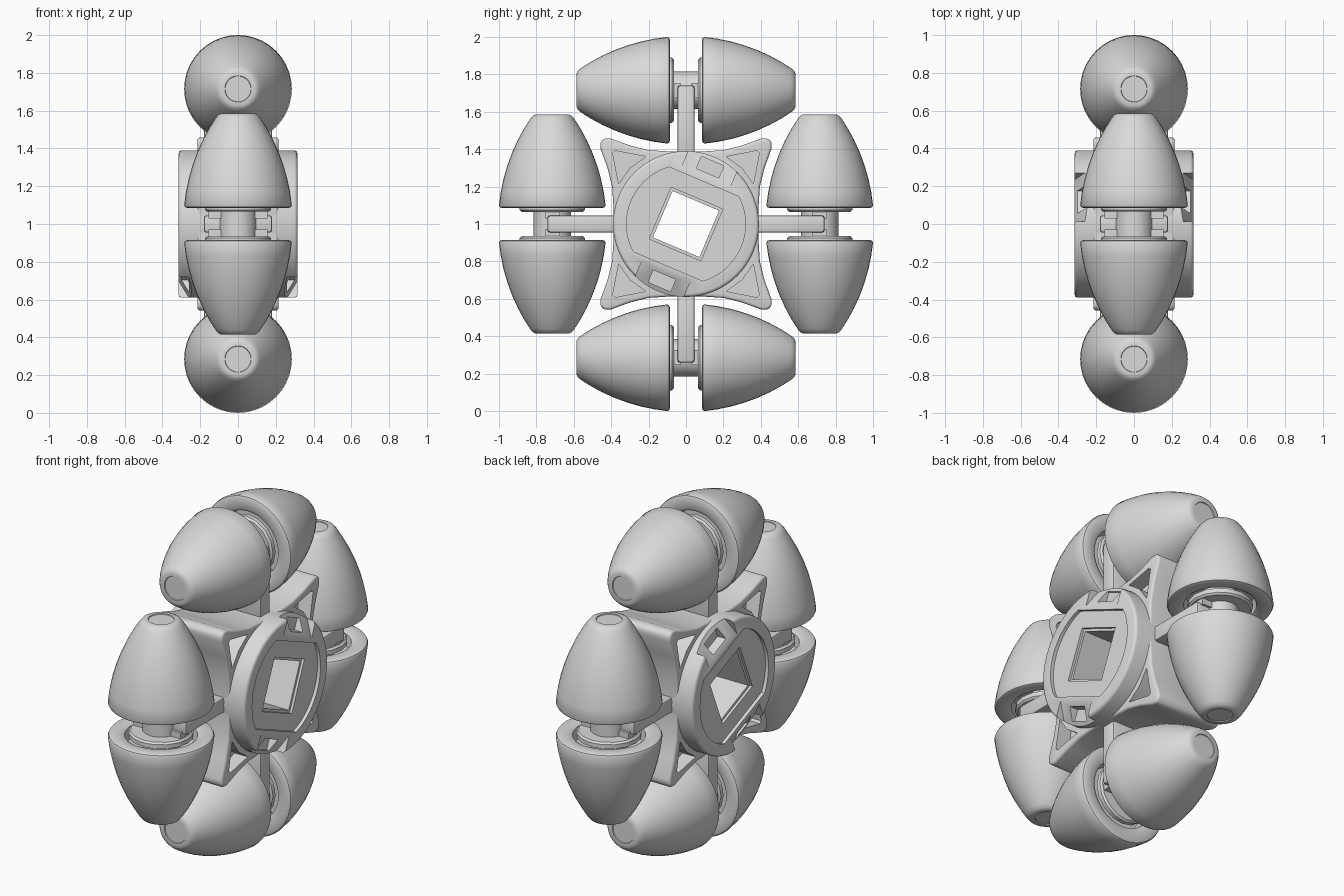
import bpy, bmesh
from math import sin, cos, pi, radians, sqrt
from mathutils import Matrix

if "Cube" in bpy.data.objects:
    bpy.data.objects.remove(bpy.data.objects["Cube"], do_unlink=True)

grey = bpy.data.materials.new("light_grey_plastic")
grey.use_nodes = True
tone = (0.7, 0.7, 0.7, 1)
grey.diffuse_color = tone
grey.node_tree.nodes["Principled BSDF"].inputs["Base Color"].default_value = tone

UP = Matrix.Translation((0, 0, 1))       # wheel centre
RING = 0.715                             # distance of roller axles from centre
TILT = radians(-23)                      # twist of the square bore and coupling


def turn(angle):
    return Matrix.Rotation(angle, 4, 'X')


def add_object(name, bm):
    bmesh.ops.recalc_face_normals(bm, faces=bm.faces[:])
    mesh = bpy.data.meshes.new(name)
    bm.to_mesh(mesh)
    bm.free()
    mesh.materials.append(grey)
    obj = bpy.data.objects.new(name, mesh)
    bpy.context.collection.objects.link(obj)
    return obj


def activate(obj):
    bpy.ops.object.select_all(action='DESELECT')
    obj.select_set(True)
    bpy.context.view_layer.objects.active = obj


def smooth(obj):
    activate(obj)
    bpy.ops.object.shade_smooth_by_angle(angle=radians(35))


def prism(name, points, x0, x1, matrix=Matrix()):
    """Outline in the y-z plane, extruded from x0 to x1."""
    bm = bmesh.new()
    face = bm.faces.new([bm.verts.new((x0, y, z)) for y, z in points])
    grown = bmesh.ops.extrude_face_region(bm, geom=[face])['geom']
    verts = [g for g in grown if isinstance(g, bmesh.types.BMVert)]
    bmesh.ops.translate(bm, verts=verts, vec=(x1 - x0, 0, 0))
    bmesh.ops.transform(bm, matrix=UP @ matrix, verts=bm.verts[:])
    return add_object(name, bm)


def rect(y0, y1, z0, z1):
    return [(y0, z0), (y1, z0), (y1, z1), (y0, z1)]


def circle(radius, n):
    return [(radius * cos(2 * pi * i / n), radius * sin(2 * pi * i / n)) for i in range(n)]


def revolve(name, profile, n):
    """Spin (distance along y, radius) pairs around the axle line."""
    bm = bmesh.new()
    rings = []
    for t, r in profile:
        rings.append([bm.verts.new((r * cos(2 * pi * i / n), t, RING + r * sin(2 * pi * i / n)))
                      for i in range(n)])
    for a, b in zip(rings, rings[1:]):
        for i in range(n):
            j = (i + 1) % n
            bm.faces.new((a[i], a[j], b[j], b[i]))
    bm.faces.new(rings[0])
    bm.faces.new(rings[-1])
    return add_object(name, bm)


def bevel(obj, width, segments):
    activate(obj)
    mod = obj.modifiers.new("Bevel", 'BEVEL')
    mod.width, mod.segments = width, segments
    mod.limit_method, mod.angle_limit = 'ANGLE', radians(40)
    bpy.ops.object.modifier_apply(modifier=mod.name)


def cut(obj, cutter):
    activate(obj)
    mod = obj.modifiers.new("Cut", 'BOOLEAN')
    mod.operation, mod.solver, mod.object = 'DIFFERENCE', 'EXACT', cutter
    bpy.ops.object.modifier_apply(modifier=mod.name)
    bpy.data.objects.remove(cutter, do_unlink=True)


def around(obj, flip=False):
    """Copy a part to the four axles, optionally to both sides of each."""
    base = obj.name
    for k in range(4):
        for f in range(2 if flip else 1):
            item = obj if k == f == 0 else obj.copy()
            if item is not obj:
                bpy.context.collection.objects.link(item)
            item.name = f"{base}_{k + 1}" + ("ab"[f] if flip else "")
            item.matrix_world = UP @ turn(k * pi / 2) @ Matrix.Rotation(f * pi, 4, 'Z')


# Barrel-shaped half rollers, their outline following the wheel rim
arc = [(t, sqrt(1.01 - t * t) - RING) for t in (0.1, 0.17, 0.24, 0.31, 0.38, 0.45, 0.51, 0.56)]
roller = revolve("roller", [(0.16, 0.08), (0.16, 0.185), (0.095, 0.195), (0.085, 0.21), (0.085, 0.268),
                            (0.09, 0.28)] + arc +
                 [(0.578, 0.105), (0.585, 0.09), (0.585, 0.07), (0.58, 0.068)], 40)
smooth(roller)
around(roller, True)

# Axle with collars between each pair of rollers
axle = revolve("axle", [(-0.17, 0.1), (0.17, 0.1)], 16)
smooth(axle)
around(axle)
collar = revolve("collar", [(0.065, 0.11), (0.065, 0.165), (0.075, 0.175), (0.1, 0.175), (0.1, 0.11)], 16)
smooth(collar)
around(collar, True)

# Spokes carrying the axles, with small clips at the sides
spoke = prism("spoke", rect(-0.045, 0.045, 0.3, 0.74), -0.18, 0.18, UP.inverted())
bevel(spoke, 0.012, 2)
smooth(spoke)
around(spoke)
clip = prism("clip", rect(0.03, 0.067, 0.675, 0.755), -0.155, 0.155, UP.inverted())
around(clip, True)

# Four-pointed hub body with concave sides
quarter = [(0.387, 0.08), (0.395, 0.2), (0.42, 0.3), (0.458, 0.405), (0.458, 0.438)]
quarter += [(z, y) for y, z in reversed(quarter)]
outline = []
for k in range(4):
    c, s = round(cos(k * pi / 2)), round(sin(k * pi / 2))
    outline += [(c * y - s * z, s * y + c * z) for y, z in quarter]
body = prism("hub_body", outline, -0.215, 0.215)
bevel(body, 0.022, 3)
cut(body, prism("core_cutter", circle(0.3, 24), -0.4, 0.4))
pocket = [(0.215, 0.36), (0.38, 0.392), (0.392, 0.38), (0.36, 0.215), (0.3, 0.3)]
for k in range(4):
    for x0, x1 in ((-0.4, -0.13), (0.13, 0.4)):
        cut(body, prism("pocket_cutter", pocket, x0, x1, turn(k * pi / 2)))
smooth(body)

# Round hub with square bore
disc = prism("hub_disc", circle(0.39, 64), -0.315, 0.315)
bevel(disc, 0.018, 3)
tilt = turn(TILT)
cut(disc, prism("bore_cutter", rect(-0.135, 0.135, -0.135, 0.135), -0.5, 0.5, tilt))

# Recessed coupling face with two flats, and a lip around the bore
face_outline = [(y, max(-0.245, min(0.245, z))) for y, z in circle(0.318, 64)]
flat_points = [p for i, p in enumerate(face_outline)
               if abs(p[1]) < 0.245 or abs(face_outline[i - 1][1]) < 0.245
               or abs(face_outline[(i + 1) % 64][1]) < 0.245]
lip = rect(-0.15, 0.15, -0.15, 0.15)
ramp = [(0.262, 0.318), (0.43, 0.223), (0.43, 0.45), (0.262, 0.45)]
for side in (-1, 1):
    cut(disc, prism("face_cutter", flat_points, side * 0.295, side * 0.45, tilt))
    cut(disc, prism("lip_cutter", lip, side * 0.28, side * 0.45, tilt))
    # Sloping ramps at the rim, each with a small latch pocket
    for half in (0, pi):
        spin = turn(TILT + half)
        lay = Matrix(((0, 0, side, 0), (1, 0, 0, 0), (0, 1, 0, 0), (0, 0, 0, 1)))
        cut(disc, prism("ramp_cutter", ramp, -0.14, 0.14, spin @ lay))
        cut(disc, prism("latch_cutter", rect(-0.065, 0.065, 0.295, 0.365),
                        side * 0.245, side * 0.45, spin))
smooth(disc)
